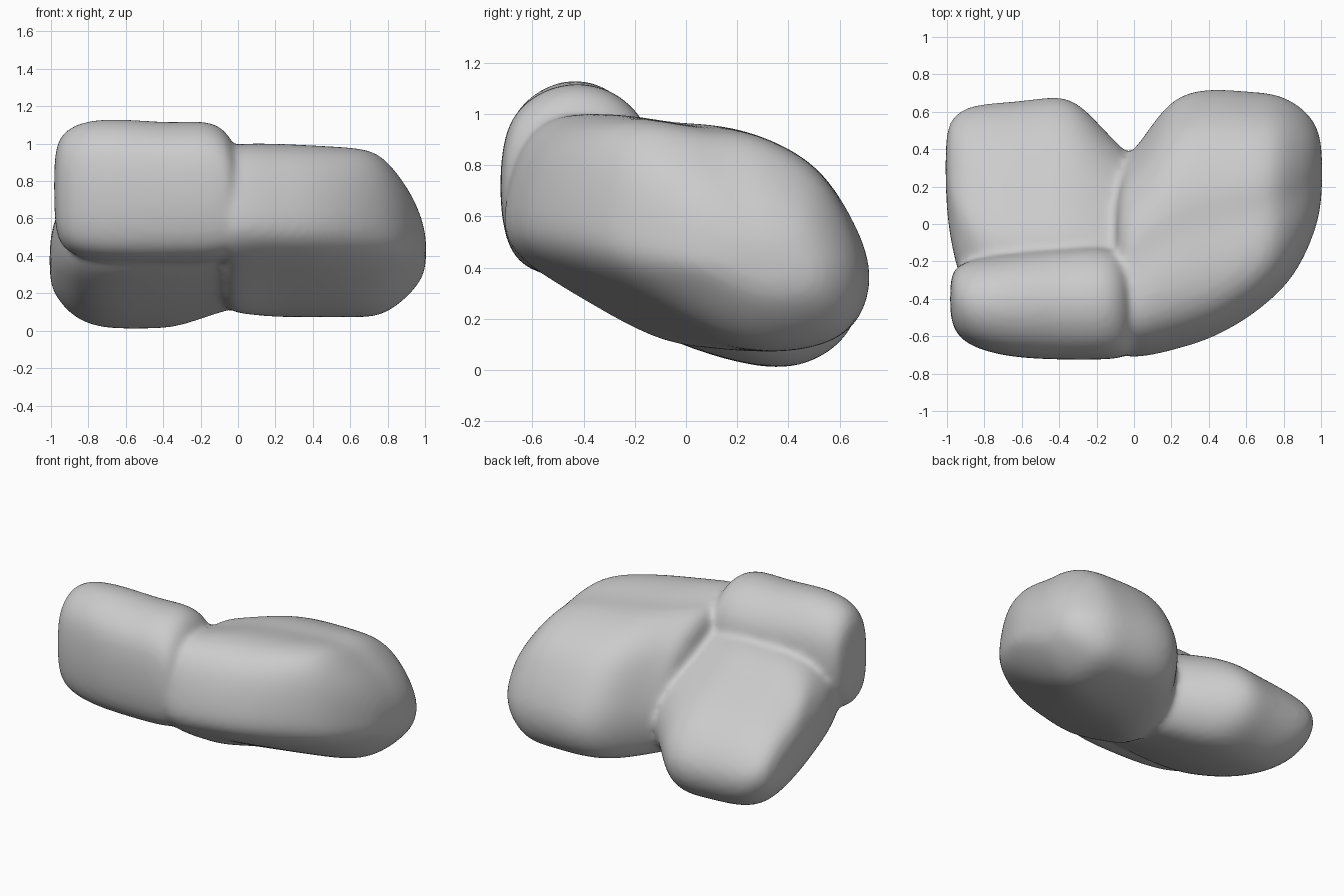
import bpy
import bmesh

if "Cube" in bpy.data.objects:
    bpy.data.objects.remove(bpy.data.objects["Cube"])

# Single stone-grey colour
grey = bpy.data.materials.new("stone_grey")
grey.use_nodes = True
colour = (0.6, 0.6, 0.6, 1)
grey.diffuse_color = colour
grey.node_tree.nodes["Principled BSDF"].inputs["Base Color"].default_value = colour


def add_lobe(bm, profile, stations):
    """Loft a unit side profile through boxes (x, y0, y1, z0, z1)."""
    rings = [[bm.verts.new((x, y0 + u * (y1 - y0), z0 + v * (z1 - z0)))
              for u, v in profile] for x, y0, y1, z0, z1 in stations]
    n = len(profile)
    faces = [bm.faces.new(rings[0]), bm.faces.new(rings[-1][::-1])]
    for a, b in zip(rings, rings[1:]):
        for i in range(n):
            j = (i + 1) % n
            faces.append(bm.faces.new((a[i], b[i], b[j], a[j])))
    bmesh.ops.recalc_face_normals(bm, faces=faces)


bm = bmesh.new()

# Large left lobe, slanting down to the back
add_lobe(bm,
         [(0, .57), (.05, .85), (.15, .98), (.3, 1), (.46, .95), (.57, .955),
          (.7, .9), (.84, .79), (.93, .6), (1, .38), (.985, .2), (.91, .05),
          (.7, 0), (.53, .03), (.29, .2), (.08, .355), (.01, .46)],
         [(-.12, -.72, .3, .12, .98), (0, -.72, .4, .08, 1.01),
          (.1, -.71, .55, .07, 1.01), (.22, -.68, .7, .06, 1.01),
          (.4, -.63, .74, .06, 1.0), (.6, -.52, .72, .06, .99),
          (.75, -.4, .71, .06, .97), (.86, -.28, .66, .13, .84),
          (.95, -.1, .58, .22, .7), (1.01, .1, .46, .32, .52)])

# Raised front block on the right
add_lobe(bm,
         [(0, .4), (.01, .65), (.07, .83), (.25, .95), (.48, 1), (.72, .96),
          (.9, .84), (1, .68), (1, .3), (.6, 0), (.2, .06), (.05, .17)],
         [(-.985, -.5, -.28, .55, .95), (-.95, -.6, -.22, .42, 1.06),
          (-.85, -.67, -.18, .36, 1.13), (-.65, -.72, -.15, .33, 1.15),
          (-.37, -.73, -.12, .33, 1.12), (-.17, -.73, -.11, .33, 1.14),
          (-.07, -.72, -.14, .35, 1.09), (.0, -.7, -.22, .4, .98)])

# Low back lobe on the right
add_lobe(bm,
         [(0, .9), (.2, .96), (.38, 1), (.54, .88), (.77, .73), (.92, .56),
          (1, .35), (.95, .14), (.83, .02), (.7, 0), (.46, .1), (.23, .27),
          (0, .47)],
         [(-1.01, .1, .5, .25, .5), (-.965, -.2, .6, .16, .66),
          (-.87, -.48, .66, .05, .77), (-.72, -.58, .675, 0, .84),
          (-.55, -.6, .69, 0, .85), (-.4, -.6, .715, 0, .86),
          (-.29, -.6, .67, .02, .86), (-.18, -.6, .55, .06, .86),
          (-.05, -.6, .41, .1, .86), (.08, -.55, .3, .14, .86)])

mesh = bpy.data.meshes.new("lobed_body")
bm.to_mesh(mesh)
bm.free()
mesh.materials.append(grey)
body = bpy.data.objects.new("lobed_body", mesh)
bpy.context.collection.objects.link(body)

# Round the lofts, fuse them into one skin and soften the seams
rounding = body.modifiers.new("rounding", 'SUBSURF')
rounding.levels = rounding.render_levels = 2
fuse = body.modifiers.new("fuse", 'REMESH')
fuse.mode = 'VOXEL'
fuse.voxel_size = 0.02
fuse.use_smooth_shade = True
soften = body.modifiers.new("soften", 'SMOOTH')
soften.factor = 0.5
soften.iterations = 10
